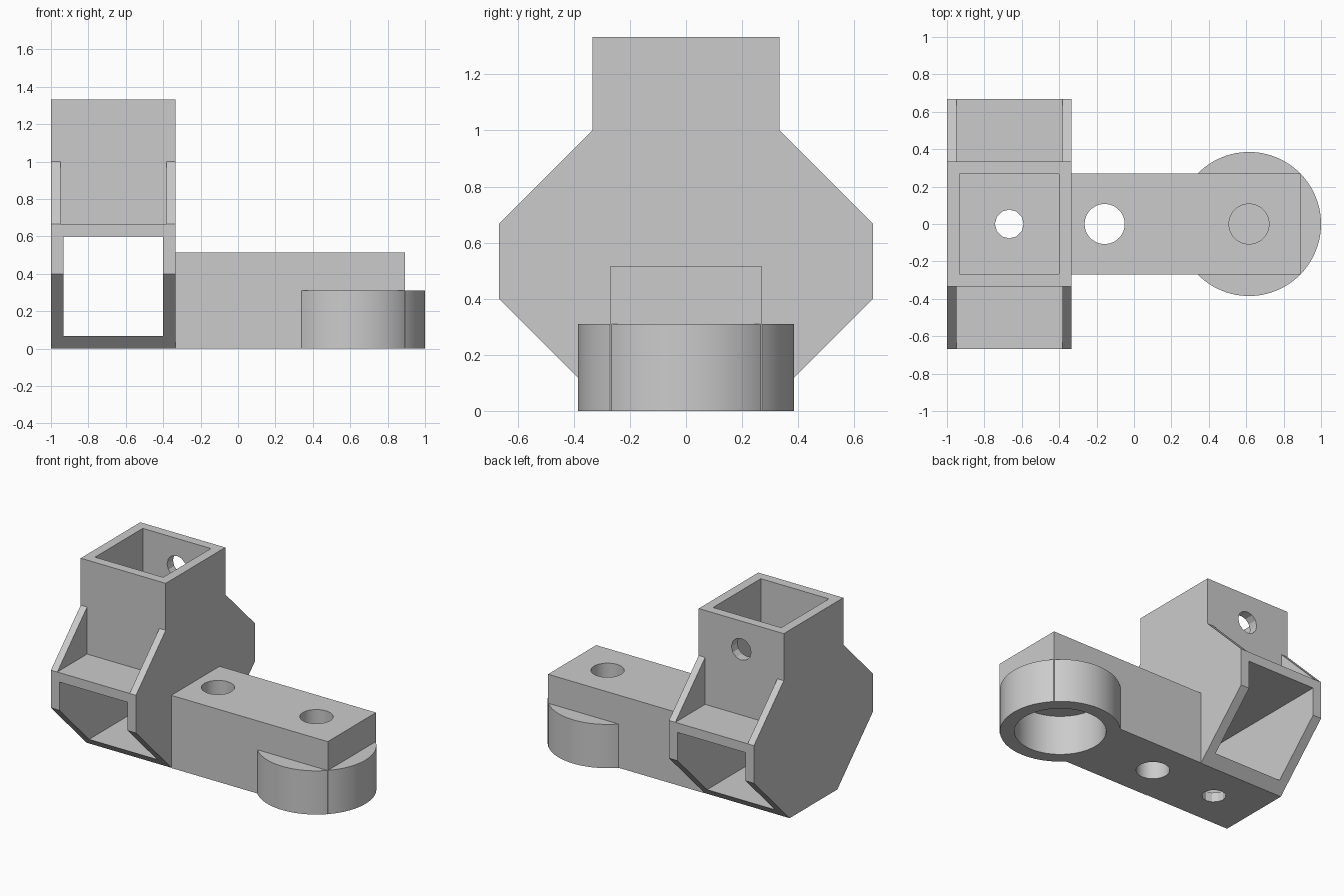
import bpy
import math
from mathutils import Matrix

cube = bpy.data.objects.get("Cube")
if cube:
    bpy.data.objects.remove(cube, do_unlink=True)

import bmesh

grey = bpy.data.materials.new("plain grey")
grey.use_nodes = True
colour = (0.6, 0.6, 0.6, 1)
grey.diffuse_color = colour
grey.node_tree.nodes["Principled BSDF"].inputs["Base Color"].default_value = colour


def finish(name, bm):
    mesh = bpy.data.meshes.new(name)
    bmesh.ops.recalc_face_normals(bm, faces=bm.faces)
    bm.to_mesh(mesh)
    bm.free()
    mesh.materials.append(grey)
    obj = bpy.data.objects.new(name, mesh)
    bpy.context.collection.objects.link(obj)
    return obj


def prism(name, outline, x0, x1):
    """Extrude a (y, z) outline along x."""
    bm = bmesh.new()
    face = bm.faces.new([bm.verts.new((x0, y, z)) for y, z in outline])
    ext = bmesh.ops.extrude_face_region(bm, geom=[face])
    verts = [g for g in ext["geom"] if isinstance(g, bmesh.types.BMVert)]
    bmesh.ops.translate(bm, verts=verts, vec=(x1 - x0, 0, 0))
    return finish(name, bm)


def box(name, x0, x1, y0, y1, z0, z1):
    return prism(name, [(y0, z0), (y1, z0), (y1, z1), (y0, z1)], x0, x1)


def cylinder(name, centre, radius, depth, sides=64, along_y=False):
    bm = bmesh.new()
    turn = Matrix.Rotation(math.pi / 2 if along_y else 0, 4, "X")
    bmesh.ops.create_cone(bm, cap_ends=True, segments=sides, radius1=radius,
                          radius2=radius, depth=depth,
                          matrix=Matrix.Translation(centre) @ turn)
    return finish(name, bm)


def combine(target, tool, operation="DIFFERENCE"):
    mod = target.modifiers.new("combine", "BOOLEAN")
    mod.operation = operation
    mod.solver = "EXACT"
    mod.object = tool
    bpy.context.view_layer.objects.active = target
    bpy.ops.object.modifier_apply(modifier=mod.name)
    bpy.data.objects.remove(tool, do_unlink=True)


def smooth(obj, degrees):
    bpy.ops.object.select_all(action="DESELECT")
    obj.select_set(True)
    bpy.context.view_layer.objects.active = obj
    bpy.ops.object.shade_smooth_by_angle(angle=math.radians(degrees))


# Tee socket: an angular block hollowed by a crosswise and an upright channel
third = 1 / 3
left, right = -1, -third
middle = -2 * third
inner = 0.267
half = [(inner, 0), (0.667, 0.4), (0.667, 0.667), (third, 1), (third, 1.333)]
outline = half + [(-y, z) for y, z in reversed(half)]
socket = prism("tee_socket", outline, left, right)

# Shoulders between the thin side gussets
for side in (-1, 1):
    y0, y1 = sorted((side * third, side * 0.8))
    combine(socket, box("shoulder", left + 0.05, right - 0.05, y0, y1, 0.667, 1.1))

# Square channels
combine(socket, box("cross_channel", middle - inner, middle + inner, -1, 1, 0.067, 0.6))
combine(socket, box("upright_channel", middle - inner, middle + inner,
                    -inner, inner, 0.667, 1.5))

# Screw holes through the floors and the back wall
combine(socket, cylinder("floor_hole", (middle, 0, 0.35), 0.077, 0.9, 12))
combine(socket, cylinder("back_hole", (middle, 0.3, 1.133), 0.077, 0.3, 12, True))

# Arm with a round foot at its end
foot_x = 0.615
arm = box("arm_with_round_foot", right, 0.893, -0.27, 0.27, 0, 0.515)
combine(arm, cylinder("foot", (foot_x, 0, 0.155), 0.385, 0.31, 96), "UNION")

# Round recess under the foot, bolt holes from above
combine(arm, cylinder("foot_recess", (foot_x, 0, 0.04), 0.293, 0.48))
combine(arm, cylinder("foot_bolt_hole", (foot_x, 0, 0.5), 0.107, 0.38, 48))
combine(arm, cylinder("arm_bolt_hole", (-0.157, 0, 0.25), 0.107, 0.9, 48))
smooth(arm, 20)
